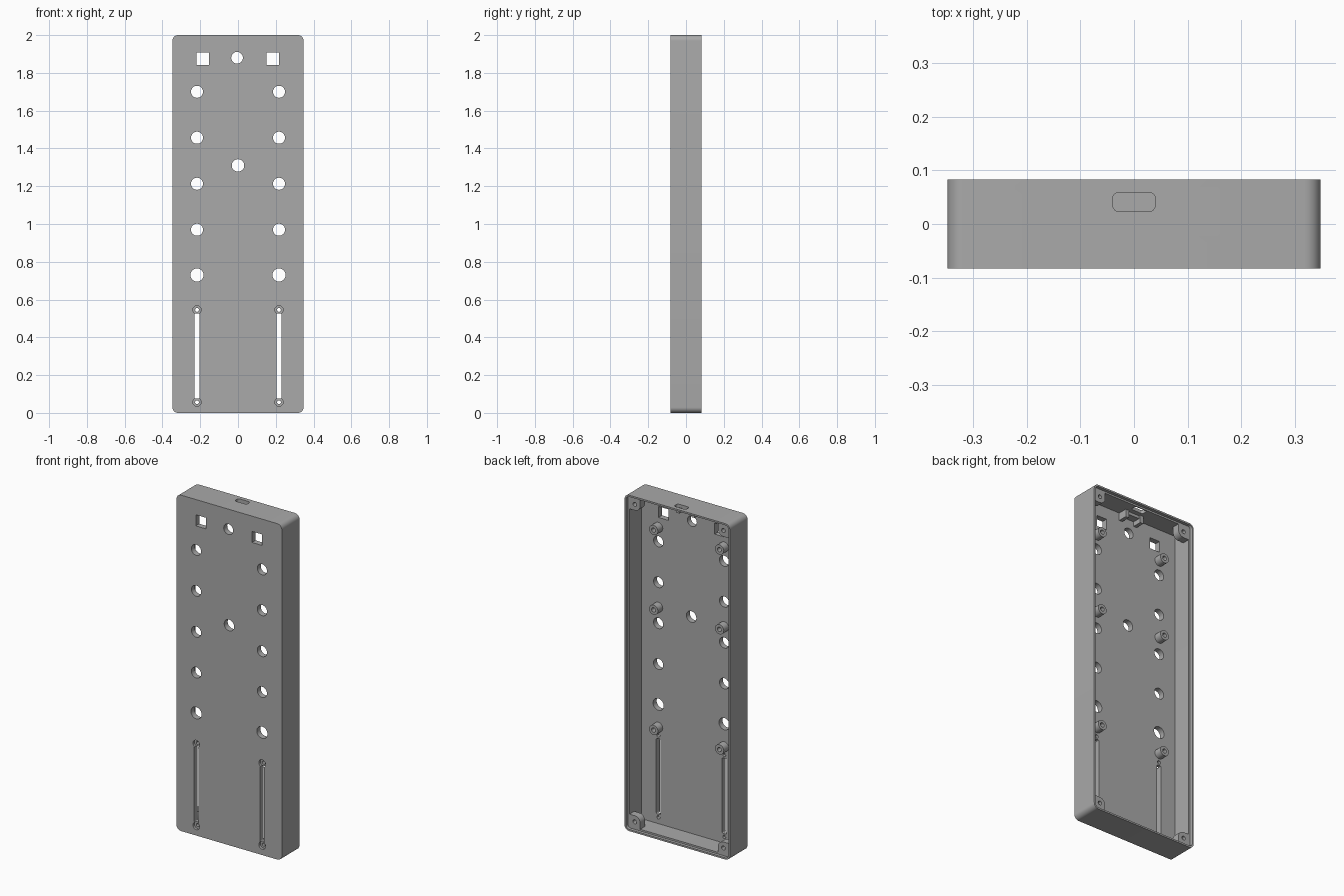
import bpy, bmesh, math

cube = bpy.data.objects.get("Cube")
if cube:
    bpy.data.objects.remove(cube, do_unlink=True)

grey = bpy.data.materials.new("plain_grey")
grey.use_nodes = True
grey.diffuse_color = (0.4, 0.4, 0.4, 1)
grey.node_tree.nodes["Principled BSDF"].inputs["Base Color"].default_value = (0.4, 0.4, 0.4, 1)

W, BACK, FRONT, FLOOR = 0.347, 0.083, -0.083, -0.05
WALL, LEDGE = 0.02, 0.065
HOLE_X = 0.217


def rounded(cx, cz, w, h, r, seg=8):
    """Rounded rectangle outline; a circle or slot when r is half the size."""
    pts = []
    for i, (sx, sz) in enumerate([(1, 1), (-1, 1), (-1, -1), (1, -1)]):
        ox, oz = cx + sx * (w / 2 - r), cz + sz * (h / 2 - r)
        for k in range(seg + 1 if r else 1):
            a = math.pi / 2 * (i + k / seg)
            pts.append((ox + r * math.cos(a), oz + r * math.sin(a)))
    clean = []
    for p in pts:
        if not clean or math.dist(p, clean[-1]) > 1e-5:
            clean.append(p)
    if math.dist(clean[0], clean[-1]) < 1e-5:
        clean.pop()
    return clean


def circle(cx, cz, r):
    return rounded(cx, cz, 2 * r, 2 * r, r)


def finish(name, bm):
    bmesh.ops.recalc_face_normals(bm, faces=bm.faces[:])
    me = bpy.data.meshes.new(name)
    bm.to_mesh(me)
    bm.free()
    me.materials.append(grey)
    ob = bpy.data.objects.new(name, me)
    bpy.context.collection.objects.link(ob)
    return ob


def prism(name, outlines, lo, hi, vertical=False):
    """Extrude outlines along y, or along z when vertical."""
    bm = bmesh.new()
    for outline in outlines:
        rings = [[bm.verts.new((u, v, d) if vertical else (u, d, v)) for u, v in outline]
                 for d in (lo, hi)]
        n = len(outline)
        bm.faces.new(rings[0])
        bm.faces.new(rings[1][::-1])
        for i in range(n):
            j = (i + 1) % n
            bm.faces.new((rings[0][i], rings[0][j], rings[1][j], rings[1][i]))
    return finish(name, bm)


def select(ob):
    bpy.ops.object.select_all(action='DESELECT')
    ob.select_set(True)
    bpy.context.view_layer.objects.active = ob


def cut(target, cutter):
    cutter.hide_render = True
    mod = target.modifiers.new("cut", 'BOOLEAN')
    mod.operation, mod.solver, mod.object = 'DIFFERENCE', 'EXACT', cutter
    select(target)
    bpy.ops.object.modifier_apply(modifier=mod.name)
    bpy.data.objects.remove(cutter, do_unlink=True)


def smooth(ob):
    select(ob)
    bpy.ops.object.shade_smooth_by_angle(angle=math.radians(30))


# Shell, open at the back, with a stepped rim for a lid
case = prism("case_shell", [rounded(0, 1, 2 * W, 2, 0.03)], FRONT, BACK)
cut(case, prism("cavity", [rounded(0, 1, 2 * (W - WALL), 2 - 2 * WALL, 0.012)], FLOOR, 0.2))
cut(case, prism("lid_step", [rounded(0, 1, 2 * W - 0.02, 1.98, 0.02)], LEDGE, 0.2))

# Front panel openings
openings = [circle(-0.005, 1.88, 0.031), circle(0, 1.31, 0.033),
            rounded(-0.187, 1.876, 0.066, 0.066, 0), rounded(0.183, 1.876, 0.066, 0.066, 0)]
for x in (-HOLE_X, HOLE_X):
    for z in (1.7, 1.457, 1.213, 0.97):
        openings.append(circle(x, z, 0.032))
    openings.append(circle(x, 0.73, 0.035))
    openings.append(rounded(x, 0.301, 0.028, 0.45, 0.006))
    openings += [circle(x, z, 0.01) for z in (0.057, 0.545)]
cut(case, prism("openings", openings, -0.2, 0))
sinks = [circle(x, z, 0.022) for x in (-HOLE_X, HOLE_X) for z in (0.057, 0.545)]
cut(case, prism("counterbores", sinks, -0.2, FRONT + 0.015))

# Connector slot in the top wall
cut(case, prism("connector_slot", [rounded(0, 0.041, 0.08, 0.036, 0.013)], 1.9, 2.1, True))
smooth(case)

# Hollow standoffs on the inside of the front panel
for side, x in (("right", -HOLE_X), ("left", HOLE_X)):
    for level, z in (("lower", 0.595), ("middle", 1.31), ("upper", 1.785)):
        post = prism(f"standoff_{level}_{side}", [circle(x, z, 0.029)], FLOOR - 0.005, -0.004)
        cut(post, prism("bore", [circle(x, z, 0.013)], FLOOR + 0.005, 0.1))
        smooth(post)

# Corner screw bosses, tapering back into the corners
for sx, side in ((-1, "right"), (1, "left")):
    for sz, level in ((-1, "lower"), (1, "upper")):
        edge_x, edge_z = sx * (W - 0.012), 1 + sz * 0.988
        cx, cz = sx * (W - 0.055), 1 + sz * 0.945
        bm = bmesh.new()
        for y in (0.02, LEDGE):
            for x, z in circle(cx, cz, 0.036):
                bm.verts.new((x, y, z))
            for x, z in ((edge_x, edge_z), (edge_x, cz - sz * 0.036), (cx - sx * 0.036, edge_z)):
                bm.verts.new((x, y, z))
        bm.verts.new((edge_x, -0.03, edge_z))
        hull = bmesh.ops.convex_hull(bm, input=bm.verts[:])
        spare = {g for g in hull["geom_interior"] if isinstance(g, bmesh.types.BMVert)}
        bmesh.ops.delete(bm, geom=list(spare), context='VERTS')
        boss = finish(f"screw_boss_{level}_{side}", bm)
        cut(boss, prism("screw_hole", [circle(cx, cz, 0.012)], 0.03, 0.2))
        smooth(boss)

# Small bracket carrying the connector board
for x, side in ((-0.05, "right"), (0.05, "left")):
    prism(f"bracket_tab_{side}", [rounded(x, 1.96, 0.022, 0.05, 0)], FLOOR - 0.005, 0.005)
prism("bracket_bar", [rounded(0, 1.973, 0.09, 0.02, 0)], FLOOR - 0.005, -0.005)
